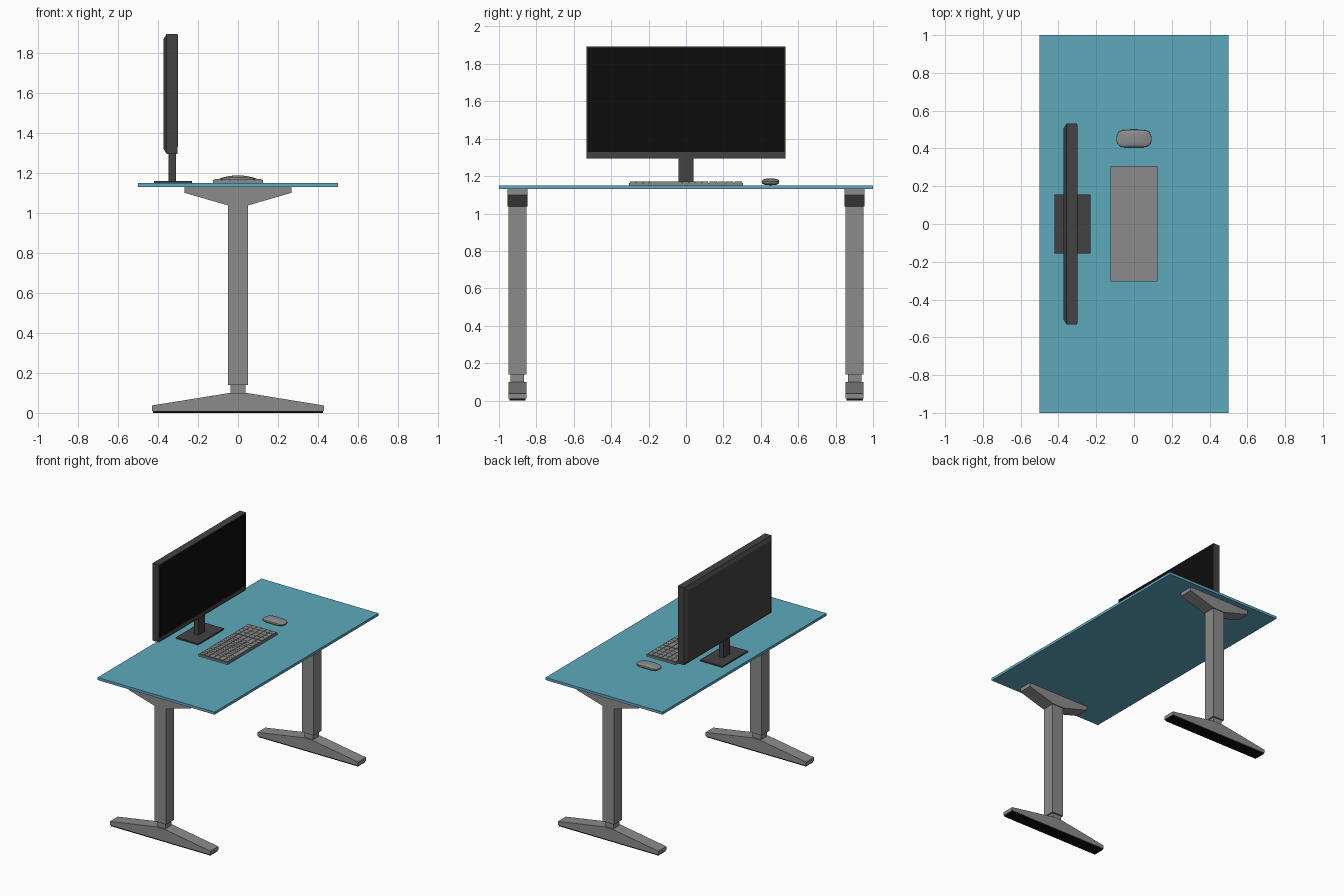
import bpy
import bmesh
import math

cube = bpy.data.objects.get("Cube")
if cube:
    bpy.data.objects.remove(cube, do_unlink=True)


def material(name, r, g, b):
    m = bpy.data.materials.new(name)
    m.use_nodes = True
    m.diffuse_color = (r, g, b, 1)
    m.node_tree.nodes["Principled BSDF"].inputs["Base Color"].default_value = (r, g, b, 1)
    return m


TEAL = material("teal_top", 0.11, 0.40, 0.51)
GREY = material("grey_metal", 0.26, 0.26, 0.26)
DARK = material("dark_plastic", 0.055, 0.055, 0.055)
BLACK = material("black", 0.004, 0.004, 0.004)


def finish(name, bm, mat):
    bmesh.ops.recalc_face_normals(bm, faces=bm.faces)
    mesh = bpy.data.meshes.new(name)
    bm.to_mesh(mesh)
    bm.free()
    mesh.materials.append(mat)
    obj = bpy.data.objects.new(name, mesh)
    bpy.context.collection.objects.link(obj)
    return obj


def add_box(bm, x, y, z):
    """Box from (low, high) ranges on each axis."""
    verts = bmesh.ops.create_cube(bm, size=1)["verts"]
    for v in verts:
        for i, (lo, hi) in enumerate((x, y, z)):
            v.co[i] = (lo + hi) / 2 + v.co[i] * (hi - lo)
    return verts


def box(name, x, y, z, mat):
    bm = bmesh.new()
    add_box(bm, x, y, z)
    return finish(name, bm, mat)


def loft(bm, rings):
    """Skin a list of closed rings and cap both ends."""
    rings = [[bm.verts.new(p) for p in ring] for ring in rings]
    n = len(rings[0])
    for a, b in zip(rings, rings[1:]):
        for i in range(n):
            bm.faces.new((a[i], a[(i + 1) % n], b[(i + 1) % n], b[i]))
    bm.faces.new(rings[0])
    bm.faces.new(rings[-1])


def extrusion(name, half, yc, width, mat):
    """Extrude a half profile of (x, z), mirrored across x, along y."""
    outline = half + [(-x, z) for x, z in reversed(half)]
    bm = bmesh.new()
    loft(bm, [[(x, yc + s * width / 2, z) for x, z in outline] for s in (-1, 1)])
    return finish(name, bm, mat)


# Table top
box("table_top", (-0.5, 0.5), (-1, 1), (1.13, 1.15), TEAL)

# Two legs, each with foot pad, foot, neck, column and top bracket
for side, yc in (("front", -0.901), ("back", 0.901)):
    box(side + "_foot_pad", (-0.425, 0.425), (yc - 0.044, yc + 0.044), (0, 0.012), BLACK)
    extrusion(side + "_foot", [(0.43, 0.01), (0.43, 0.037), (0.04, 0.1)], yc, 0.096, GREY)
    box(side + "_leg_neck", (-0.037, 0.037), (yc - 0.036, yc + 0.036), (0.1, 0.14), GREY)
    box(side + "_leg_column", (-0.049, 0.049), (yc - 0.048, yc + 0.048), (0.14, 1.04), GREY)
    extrusion(side + "_bracket", [(0.268, 1.13), (0.268, 1.1), (0.05, 1.037)], yc, 0.108, GREY)

# Monitor stand
box("monitor_base", (-0.42, -0.23), (-0.157, 0.157), (1.15, 1.16), DARK)
box("monitor_neck", (-0.348, -0.31), (-0.04, 0.04), (1.16, 1.31), DARK)


# Monitor housing with a tapered back
def frame(x, inset):
    y, lo, hi = 0.532 - inset, 1.295 + inset, 1.893 - inset
    return [(x, -y, lo), (x, y, lo), (x, y, hi), (x, -y, hi)]


bm = bmesh.new()
loft(bm, [frame(-0.372, 0.025), frame(-0.357, 0), frame(-0.302, 0)])
finish("monitor_housing", bm, DARK)
box("monitor_screen", (-0.304, -0.3), (-0.527, 0.527), (1.33, 1.888), BLACK)

# Keyboard body
box("keyboard_body", (-0.125, 0.125), (-0.304, 0.306), (1.15, 1.163), GREY)

# Keyboard keys: relative widths for each row, far row first
main_rows = (
    [1] * 15,
    [1] * 13 + [2],
    [1.5] + [1] * 12 + [1.5],
    [1.75] + [1] * 11 + [2.25],
    [2.25] + [1] * 10 + [2.75],
    [1.25] * 3 + [6.25] + [1.25] * 4,
)
pitch, gap = 0.04, 0.003
bm = bmesh.new()
for r, widths in enumerate(main_rows):
    x0 = -0.12 + r * pitch
    blocks = ((widths, -0.3, 0.42), ([1] * 4, 0.124, 0.177))
    for keys, start, length in blocks:
        unit = length / sum(keys)
        y = start
        for k in keys:
            add_box(bm, (x0 + gap / 2, x0 + pitch - gap / 2),
                    (y + gap / 2, y + k * unit - gap / 2), (1.162, 1.17))
            y += k * unit
finish("keyboard_keys", bm, GREY)

# Mouse: rounded sections lofted along its length
bm = bmesh.new()
rings = []
steps, sides = 20, 20
for i in range(steps + 1):
    u = -math.cos(math.pi * i / steps)
    taper = max(1 - abs(u) ** 5, 0.02) ** 0.4
    top = 1.171 + 0.016 * (1 - u * u)
    ring = []
    for j in range(sides):
        a = 2 * math.pi * j / sides
        c, s = math.cos(a), math.sin(a)
        y = 0.047 * taper * math.copysign(abs(c) ** 0.7, c)
        z = 1.17 + (top - 1.17 if s > 0 else 0.019 * taper) * math.copysign(abs(s) ** 0.8, s)
        ring.append((0.092 * u, 0.452 + y, z))
    rings.append(ring)
loft(bm, rings)
mouse = finish("mouse", bm, GREY)
bpy.ops.object.select_all(action="DESELECT")
mouse.select_set(True)
bpy.context.view_layer.objects.active = mouse
bpy.ops.object.shade_smooth_by_angle()
